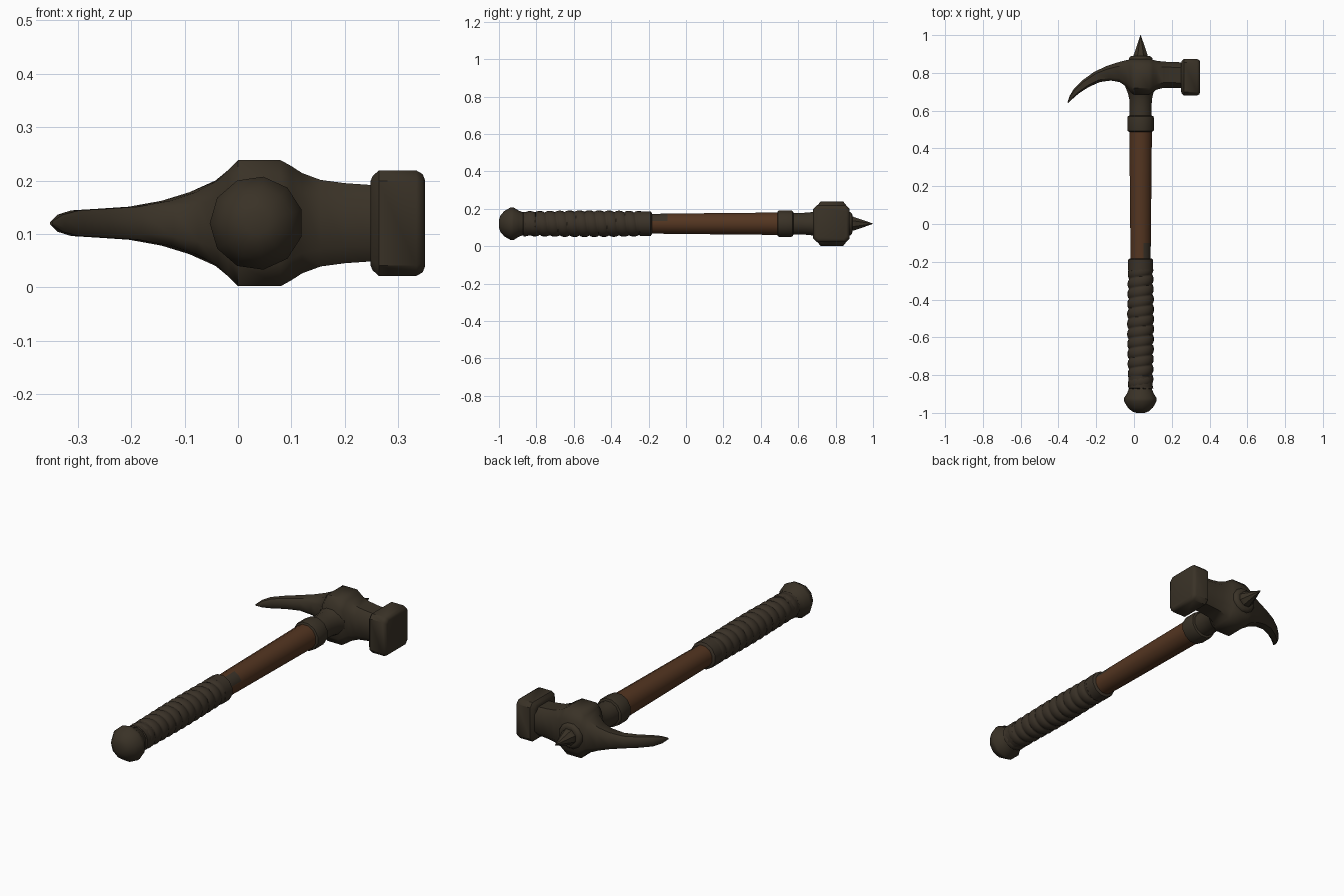
import bpy, bmesh, math
from mathutils import Vector

if "Cube" in bpy.data.objects:
    bpy.data.objects.remove(bpy.data.objects["Cube"])

CX, CZ = 0.035, 0.12   # handle axis


def material(name, rgb):
    m = bpy.data.materials.new(name)
    m.diffuse_color = (*rgb, 1)
    m.use_nodes = True
    m.node_tree.nodes["Principled BSDF"].inputs["Base Color"].default_value = m.diffuse_color
    return m


iron = material("dark iron", (0.042, 0.032, 0.020))
leather = material("dark leather", (0.043, 0.032, 0.021))
wood = material("brown wood", (0.088, 0.036, 0.015))


def loft(name, rings, mats, angle=40, rule=None):
    """Skin a list of equal rings and cap both ends."""
    bm = bmesh.new()
    rows = [[bm.verts.new(p) for p in r] for r in rings]
    n = len(rows[0])
    for a, b in zip(rows, rows[1:]):
        for i in range(n):
            bm.faces.new((a[i], a[(i + 1) % n], b[(i + 1) % n], b[i]))
    bm.faces.new(rows[0])
    bm.faces.new(rows[-1])
    bmesh.ops.recalc_face_normals(bm, faces=bm.faces)
    if rule:
        for f in bm.faces:
            f.material_index = rule(f.calc_center_median())
    me = bpy.data.meshes.new(name)
    bm.to_mesh(me)
    bm.free()
    for m in mats:
        me.materials.append(m)
    ob = bpy.data.objects.new(name, me)
    bpy.context.collection.objects.link(ob)
    bpy.ops.object.select_all(action='DESELECT')
    ob.select_set(True)
    bpy.context.view_layer.objects.active = ob
    bpy.ops.object.shade_smooth_by_angle(angle=math.radians(angle))
    return ob


def turned(name, profile, mats, sides=12, angle=40, rule=None):
    """Round part along the handle axis from (y, radius) pairs."""
    rings = []
    for y, r in profile:
        ts = [2 * math.pi * (i + 0.5) / sides for i in range(sides)]
        rings.append([Vector((CX + r * math.cos(t), y, CZ + r * math.sin(t))) for t in ts])
    return loft(name, rings, mats, angle, rule)


def block(x, yc, hy, hz, c, tilt=0.0):
    """Chamfered rectangular section across the head; c is the chamfer fraction."""
    k = 1 - c
    pts = [(1, -k), (1, k), (k, 1), (-k, 1), (-1, k), (-1, -k), (-k, -1), (k, -1)]
    return [Vector((x - u * hy * math.sin(tilt), yc + u * hy * math.cos(tilt), CZ + v * hz))
            for u, v in pts]


# Pommel
turned("pommel", [(-1.0, .022), (-.992, .045), (-.972, .068), (-.938, .088),
                  (-.922, .088), (-.895, .071), (-.872, .062)], [iron], 11)

# Leather wrap with one spiral ridge
rings, sides, pitch = [], 20, 0.053
for j in range(133):
    y = -0.87 + j * 0.63 / 132
    ring = []
    for i in range(sides):
        t = 2 * math.pi * i / sides
        f = (y / pitch + t / (2 * math.pi)) % 1
        r = 0.0585 + 0.011 * math.sqrt(math.sin(math.pi * f)) + 0.002 * math.sin(9 * y)
        ring.append(Vector((CX + r * math.cos(t), y, CZ + r * math.sin(t))))
    rings.append(ring)
loft("grip_wrap", rings, [leather], 60)

# Bands at each end of the wrap
for name, y0, y1, r in (("lower_grip_band", -.875, -.80, .066),
                        ("upper_grip_band", -.252, -.183, .068)):
    turned(name, [(y0, r - .008), (y0 + .006, r), (y1 - .006, r), (y1, r - .008)], [leather])


# Wooden shaft, with dark worn wedge beside the grip
def worn(p):
    return 1 if p.x > CX + .02 and p.z > CZ + .015 and p.y < -.11 else 0


turned("wooden_shaft", [(-.25, .055), (-.18, .055), (-.145, .055), (-.10, .056),
                        (.1, .058), (.3, .060), (.5, .062)], [wood, leather], 12, 40, worn)

# Collar and socket under the head
turned("socket_collar", [(.488, .062), (.492, .071), (.50, .073), (.56, .073),
                         (.57, .071), (.574, .060)], [iron])
turned("socket", [(.56, .061), (.62, .060), (.66, .062), (.69, .069), (.73, .085)], [iron])

# Head: beak, swollen eye and neck in one skin (x, y, half y, half z, chamfer, tilt)
head = [(-.350, .642, .003, .003, .4, .9), (-.333, .670, .011, .016, .4, .9),
        (-.305, .704, .018, .024, .4, .8), (-.255, .744, .024, .027, .4, .65),
        (-.195, .779, .031, .031, .4, .5), (-.135, .797, .040, .042, .4, .35),
        (-.085, .802, .052, .058, .4, .2), (-.040, .795, .072, .080, .4, .05),
        (-.018, .785, .087, .100, .38, 0), (.000, .780, .094, .118, .35, 0),
        (.080, .780, .094, .118, .35, 0), (.100, .783, .086, .107, .38, 0),
        (.120, .788, .076, .094, .4, 0), (.155, .790, .070, .081, .4, 0),
        (.200, .789, .068, .075, .4, 0), (.258, .788, .068, .071, .4, 0)]
loft("head_and_beak", [block(*h) for h in head], [iron], 45)

# Striking face
face = [(.248, .072, .078), (.252, .084, .088), (.264, .097, .099),
        (.334, .097, .099), (.346, .090, .092), (.350, .080, .082)]
loft("striking_face", [block(x, .777, hy, hz, .2) for x, hy, hz in face], [iron], 40)

# Top plate and spike
turned("spike_plate", [(.85, .066), (.878, .064), (.887, .056), (.890, .046)], [iron])
turned("top_spike", [(.880, .038), (.893, .041), (.905, .036), (.96, .016), (1.0, .001)],
       [iron], 8)
